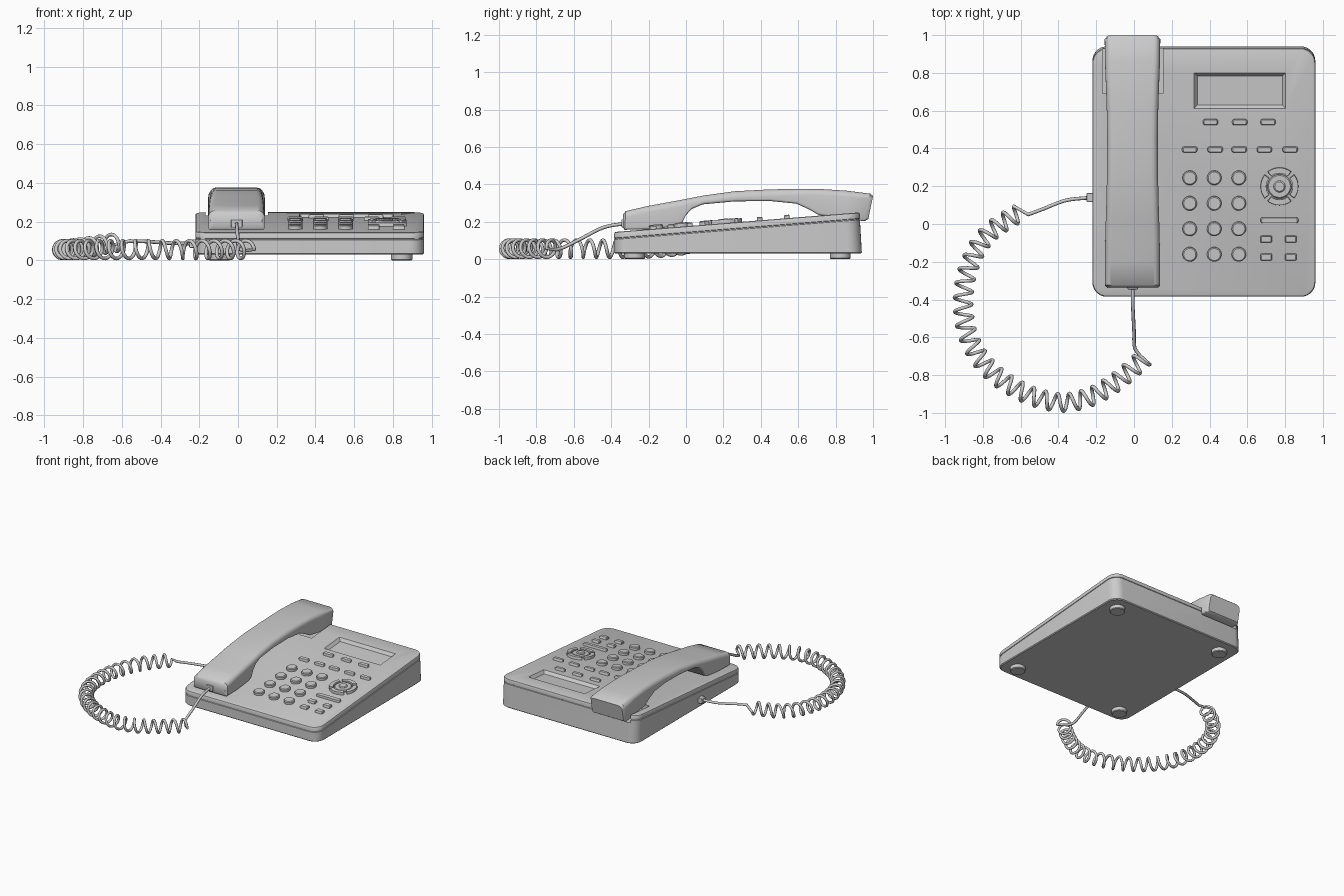
import bpy, bmesh, math
from mathutils import Vector, Matrix

if "Cube" in bpy.data.objects:
    bpy.data.objects.remove(bpy.data.objects["Cube"])

SLOPE = 0.08
TILT = math.atan(SLOPE)


def top_z(y):
    return 0.145 + SLOPE * (y + 0.385)


def rounded_rect(x0, x1, y0, y1, radii, n=5):
    """Outline, counter-clockwise; radii are for the low and high y corners."""
    pts, (rl, rh) = [], radii
    corners = [(x1 - rl, y0 + rl, -90, rl), (x1 - rh, y1 - rh, 0, rh),
               (x0 + rh, y1 - rh, 90, rh), (x0 + rl, y0 + rl, 180, rl)]
    for cx, cy, a, r in corners:
        for i in range(n + 1):
            t = math.radians(a + 90 * i / n)
            pts.append((cx + r * math.cos(t), cy + r * math.sin(t)))
    return pts


def loft(name, rings, matrix=None, angle=35):
    """Skin equal-length rings and close both ends."""
    bm = bmesh.new()
    loops = [[bm.verts.new(p) for p in ring] for ring in rings]
    n = len(loops[0])
    for a, b in zip(loops, loops[1:]):
        for i in range(n):
            j = (i + 1) % n
            bm.faces.new((a[i], a[j], b[j], b[i]))
    bm.faces.new(loops[0][::-1])
    bm.faces.new(loops[-1])
    bmesh.ops.recalc_face_normals(bm, faces=bm.faces)
    if matrix:
        bm.transform(matrix)
    me = bpy.data.meshes.new(name)
    bm.to_mesh(me)
    bm.free()
    ob = bpy.data.objects.new(name, me)
    bpy.context.collection.objects.link(ob)
    smooth(ob, angle)
    return ob


def activate(ob):
    bpy.ops.object.select_all(action='DESELECT')
    ob.select_set(True)
    bpy.context.view_layer.objects.active = ob


def smooth(ob, angle=35):
    activate(ob)
    bpy.ops.object.shade_smooth_by_angle(angle=math.radians(angle))


def on_top(x, y):
    return Matrix.Translation((x, y, top_z(y))) @ Matrix.Rotation(TILT, 4, 'X')


def key(name, outline, x, y, h=0.018, inset=0.006):
    """Button with a chamfered top, standing on the sloped panel."""
    c = sum((Vector(p) for p in outline), Vector((0, 0))) / len(outline)
    size = max((Vector(p) - c).length for p in outline)
    top = [c + (Vector(p) - c) * (1 - inset / size) for p in outline]
    rings = [[(p[0], p[1], z) for p in o]
             for o, z in ((outline, -0.006), (outline, h - 0.005), (top, h))]
    return loft(name, rings, on_top(x, y))


def circle(r, n=28):
    return [(r * math.cos(2 * math.pi * i / n), r * math.sin(2 * math.pi * i / n)) for i in range(n)]


def pill(w, h, r):
    return rounded_rect(-w / 2, w / 2, -h / 2, h / 2, (r, r), 3)


def cut(target, cutter):
    m = target.modifiers.new("cut", 'BOOLEAN')
    m.object, m.solver = cutter, 'EXACT'
    activate(target)
    bpy.ops.object.modifier_apply(modifier=m.name)
    bpy.data.objects.remove(cutter)


# Wedge body with a fine seam below the top edge
def body_ring(inset, z=None, drop=0.0):
    back = 0.94 if z is not None else 0.93
    pts = rounded_rect(-0.22 + inset, 0.96 - inset, -0.385 + inset, back - inset, (0.075, 0.075), 7)
    return [(x, y, z if z is not None else top_z(y) - drop) for x, y in pts]


body = loft("body", [body_ring(0.006, 0.03), body_ring(0, 0.036), body_ring(0, None, 0.040),
                     body_ring(0.004, None, 0.038), body_ring(0.004, None, 0.034),
                     body_ring(0, None, 0.032), body_ring(0, None, 0.010),
                     body_ring(0.003, None, 0.003), body_ring(0.010)])


# Display recess and cradle pocket
def box_rings(levels):
    return [[(x0, y0, z), (x1, y0, z), (x1, y1, z), (x0, y1, z)] for x0, x1, y0, y1, z in levels]


cut(body, loft("display_cutter", box_rings([(-0.225, 0.225, -0.077, 0.077, -0.022),
                                            (-0.245, 0.245, -0.097, 0.097, 0.003)]), on_top(0.56, 0.705)))
cut(body, loft("cradle_cutter", box_rings([(-0.168, 0.154, 0.69, 1.1, 0.19),
                                           (-0.168, 0.154, 0.69, 1.1, 0.4)])))
smooth(body)

# Feet
for x in (-0.095, 0.845):
    for y in (-0.275, 0.825):
        loft("foot", [[(x + px, y + py, z) for px, py in circle(r)]
                      for r, z in ((0.05, 0), (0.055, 0.005), (0.055, 0.034))])

# Number keys
for y in (0.245, 0.11, -0.025, -0.16):
    for x in (0.295, 0.425, 0.555):
        key("number_key", circle(0.038), x, y, 0.022)

# Function keys
for x in (0.295, 0.43, 0.557, 0.69, 0.827):
    key("line_key", pill(0.08, 0.03, 0.01), x, 0.395)
for x in (0.405, 0.56, 0.71):
    key("soft_key", pill(0.08, 0.03, 0.01), x, 0.54)
for x in (0.70, 0.83):
    for y in (-0.08, -0.175):
        key("small_key", pill(0.06, 0.036, 0.005), x, y)
key("wide_key", pill(0.2, 0.03, 0.01), 0.77, 0.02)

# Navigation pad: four arcs round a disc and centre button
for k in range(4):
    angs = [math.radians(90 * k - 39 + 78 * i / 10) for i in range(11)]
    arc = [(0.1 * math.cos(a), 0.1 * math.sin(a)) for a in angs]
    arc += [(0.07 * math.cos(a), 0.07 * math.sin(a)) for a in reversed(angs)]
    key("navigation_arc", arc, 0.77, 0.2, 0.02, 0.003)
key("navigation_disc", circle(0.064, 36), 0.77, 0.2, 0.016)
key("navigation_centre", circle(0.031), 0.77, 0.2, 0.024)

# Handset: stations of top y,z / bottom y,z / half width
stations = [(-.336, .240, -.338, .170, .133), (-.322, .257, -.328, .157, .145),
            (-.20, .285, -.19, .160, .145), (-.08, .307, -.06, .174, .144),
            (-.03, .316, -.025, .188, .143), (.0, .322, .0, .235, .142),
            (.04, .330, .03, .268, .141), (.10, .341, .09, .293, .139),
            (.26, .363, .26, .309, .135), (.45, .373, .45, .311, .134),
            (.60, .376, .59, .297, .136), (.66, .376, .66, .265, .138),
            (.72, .375, .71, .236, .140), (.86, .366, .84, .217, .145),
            (.985, .350, .955, .203, .147), (1.0, .338, .975, .215, .135)]
rings = []
for ty, tz, by, bz, w in stations:
    length = math.hypot(ty - by, tz - bz)
    ring = []
    for x, s in rounded_rect(-w, w, 0, length, (0.012, 0.034), 5):
        t = s / length
        ring.append((x - 0.008, by + (ty - by) * t, bz + (tz - bz) * t))
    rings.append(ring)
loft("handset", rings, angle=40)


# Cord sockets
def block(name, x0, x1, y0, y1, z0, z1):
    ob = loft(name, box_rings([(x0, x1, y0, y1, z0), (x0, x1, y0, y1, z1)]))
    m = ob.modifiers.new("bevel", 'BEVEL')
    m.width, m.segments = 0.004, 2


block("body_plug", -0.252, -0.21, 0.117, 0.163, 0.065, 0.108)
block("handset_plug", -0.035, 0.022, -0.346, -0.32, 0.17, 0.212)


# Coiled cord
def spline(pts, n):
    pts = [Vector(p) for p in pts]
    pts = [2 * pts[0] - pts[1]] + pts + [2 * pts[-1] - pts[-2]]
    out = []
    for a, b, c, d in zip(pts, pts[1:], pts[2:], pts[3:]):
        for i in range(n):
            t = i / n
            out.append(0.5 * (2 * b + (c - a) * t + (2 * a - 5 * b + 4 * c - d) * t * t
                              + (3 * b - a - 3 * c + d) * t ** 3))
    return out + [pts[-2]]


centre = spline([(0.055, -0.71, .056), (-0.1, -0.84, .056), (-0.25, -0.922, .056), (-0.41, -0.943, .056),
                 (-0.6, -0.885, .056), (-0.77, -0.765, .056), (-0.875, -0.6, .056), (-0.905, -0.4, .056),
                 (-0.865, -0.2, .058), (-0.77, -0.05, .07), (-0.61, 0.06, .095)], 60)
total = sum((b - a).length for a, b in zip(centre, centre[1:]))
coil, travelled = [], 0
for i, (a, b) in enumerate(zip(centre, centre[1:])):
    d = b - a
    side = Vector((d.y, -d.x, 0)).normalized()
    ang = 2 * math.pi * 27 * travelled / total
    coil.append(a + 0.046 * (side * -math.cos(ang) + Vector((0, 0, 1)) * math.sin(ang)))
    travelled += d.length
lead_in = spline([(-0.007, -0.33, 0.19), (-0.006, -0.44, 0.17), (0.0, -0.56, 0.11),
                  (0.003, -0.65, 0.065), (0.03, -0.695, 0.05)], 6)
lead_out = spline([(-0.56, 0.05, 0.10), (-0.48, 0.08, 0.098), (-0.36, 0.125, 0.09), (-0.23, 0.14, 0.086)], 6)
path = lead_in + coil + lead_out
cu = bpy.data.curves.new("coiled_cord", 'CURVE')
cu.dimensions = '3D'
cu.bevel_depth, cu.bevel_resolution, cu.use_fill_caps = 0.0095, 2, True
sp = cu.splines.new('POLY')
sp.points.add(len(path) - 1)
for p, co in zip(sp.points, path):
    p.co = (*co, 1)
cord = bpy.data.objects.new("coiled_cord", cu)
bpy.context.collection.objects.link(cord)
activate(cord)
bpy.ops.object.convert(target='MESH')
smooth(bpy.context.view_layer.objects.active, 60)
